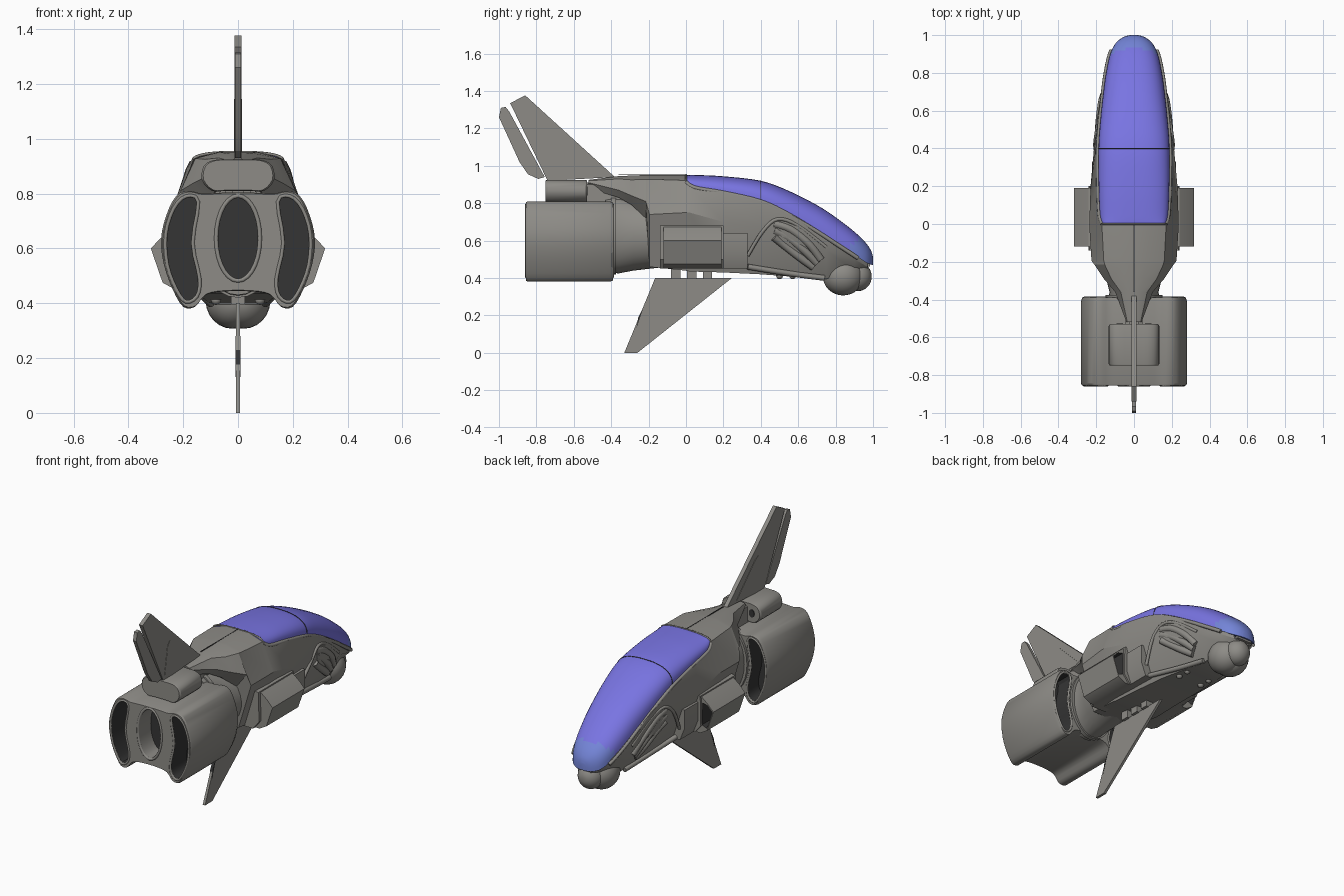
import bpy, bmesh, math
from mathutils import Vector

if "Cube" in bpy.data.objects:
    bpy.data.objects.remove(bpy.data.objects["Cube"])


def material(name, rgb):
    m = bpy.data.materials.new(name)
    m.use_nodes = True
    m.diffuse_color = (*rgb, 1)
    m.node_tree.nodes["Principled BSDF"].inputs["Base Color"].default_value = (*rgb, 1)
    return m


GREY = material("hull grey", (0.268, 0.26, 0.24))
DARK = material("dark opening", (0.035, 0.035, 0.035))
BLUE = material("canopy blue", (0.19, 0.175, 0.76))
TIP = material("nose tip blue", (0.175, 0.235, 0.69))
made = []


def smooth(rows, closed=False, n=4):
    """Catmull-Rom interpolation of a list of tuples."""
    out, count = [], len(rows)
    for i in range(count if closed else count - 1):
        ids = [i - 1, i, i + 1, i + 2]
        ids = [k % count if closed else min(max(k, 0), count - 1) for k in ids]
        a, b, c, d = (Vector(rows[k]) for k in ids)
        for s in range(n):
            t = s / n
            out.append(tuple(b + (c - a) * t / 2 + (a * 2 - b * 5 + c * 4 - d) * t * t / 2
                             + (b * 3 - a - c * 3 + d) * t ** 3 / 2))
    return out if closed else out + [tuple(rows[-1])]


def loft(name, rings, mats=(GREY,), rule=None, mirror=False):
    """Skin closed rings of points and cap both ends."""
    bm = bmesh.new()
    loops = [[bm.verts.new(p) for p in ring] for ring in rings]
    n = len(loops[0])
    for a, b in zip(loops, loops[1:]):
        for i in range(n):
            j = (i + 1) % n
            bm.faces.new((a[i], a[j], b[j], b[i]))
    bm.faces.new(loops[0])
    bm.faces.new(loops[-1])
    bmesh.ops.recalc_face_normals(bm, faces=bm.faces)
    if rule:
        for f in bm.faces:
            f.material_index = rule(f)
    mesh = bpy.data.meshes.new(name)
    bm.to_mesh(mesh)
    bm.free()
    for m in mats:
        mesh.materials.append(m)
    ob = bpy.data.objects.new(name, mesh)
    bpy.context.collection.objects.link(ob)
    if mirror:
        ob.modifiers.new("Mirror", "MIRROR")
    made.append(ob)
    return ob


def along_y(pts, *ys):
    return [[(x, y, z) for x, z in pts] for y in ys]


def along_x(pts, half):
    return [[(x, y, z) for y, z in pts] for x in (-half, half)]


def both(pts):
    return pts + [(-x, z) for x, z in reversed(pts)]


def scaled(pts, k):
    cx = sum(p[0] for p in pts) / len(pts)
    cz = sum(p[1] for p in pts) / len(pts)
    return [(cx + (x - cx) * k, cz + (z - cz) * k) for x, z in pts]


def oval(x, z, w, h, n=28):
    return [(x + w * math.cos(math.tau * i / n), z + h * math.sin(math.tau * i / n)) for i in range(n)]


def cut(ob, rings, rule=lambda f: 1):
    """Sink a pocket; its faces keep the cutter's material slots."""
    cutter = loft("cutter", rings, (GREY, DARK), rule)
    made.remove(cutter)
    mod = ob.modifiers.new("Pocket", "BOOLEAN")
    mod.operation, mod.solver, mod.object = "DIFFERENCE", "EXACT", cutter
    bpy.context.view_layer.objects.active = ob
    bpy.ops.object.modifier_apply(modifier=mod.name)
    bpy.data.objects.remove(cutter)


def tube(name, pts, r, mat=GREY, mirror=True, cyclic=False):
    cu = bpy.data.curves.new(name, "CURVE")
    cu.dimensions, cu.bevel_depth, cu.bevel_resolution, cu.use_fill_caps = "3D", r, 2, True
    sp = cu.splines.new("POLY")
    sp.points.add(len(pts) - 1)
    sp.use_cyclic_u = cyclic
    for p, co in zip(sp.points, pts):
        p.co = (*co, 1)
    cu.materials.append(mat)
    ob = bpy.data.objects.new(name, cu)
    bpy.context.collection.objects.link(ob)
    if mirror:
        ob.modifiers.new("Mirror", "MIRROR")


def ball(name, loc, size, mirror=False):
    rings = []
    for i in range(1, 16):
        a = math.pi * i / 16
        pts = oval(loc[0], loc[2], size[0] * math.sin(a), size[2] * math.sin(a), 24)
        rings += along_y(pts, loc[1] - size[1] * math.cos(a))
    loft(name, rings, mirror=mirror)


# Faceted hull: y, then top edge, shoulder, widest point and belly edge as x, z
hull = [
    (-.52, .02, .925, .035, .92, .04, .91, .03, .88),
    (-.36, .03, .945, .07, .93, .1, .87, .06, .83),
    (-.29, .05, .948, .12, .925, .16, .84, .1, .79),
    (-.215, .065, .951, .155, .928, .21, .81, .14, .72),
    (-.195, .068, .952, .16, .928, .225, .74, .14, .46),
    (-.005, .08, .952, .17, .922, .237, .75, .15, .44),
    (.02, .1, .9, .187, .89, .236, .75, .15, .435),
    (.2, .1, .85, .2, .86, .23, .7, .14, .43),
    (.4, .1, .8, .203, .81, .212, .67, .13, .42),
    (.6, .1, .71, .187, .72, .188, .6, .11, .405),
    (.75, .08, .61, .16, .63, .16, .55, .09, .395),
    (.9, .06, .52, .13, .535, .125, .5, .07, .44),
    (.97, .03, .46, .07, .48, .06, .46, .03, .45),
]
loft("fuselage", [[(x, r[0], z) for x, z in both(list(zip(r[1::2], r[2::2])))] for r in hull])

# Canopy: y, sill height, half width, crown height
canopy = smooth([
    (0, .918, .165, .951), (.05, .888, .18, .951), (.2, .862, .187, .944), (.4, .815, .188, .92),
    (.55, .745, .178, .866), (.7, .655, .162, .79), (.8, .59, .148, .725), (.9, .525, .126, .648),
    (.96, .485, .095, .59), (.99, .472, .055, .545), (1, .47, .02, .51)])


def arch(y, sill, w, crown, n=20, grow=0):
    pts = []
    for i in range(n + 1):
        c, s = math.cos(math.pi * i / n), math.sin(math.pi * i / n)
        pts.append((math.copysign(abs(c) ** .8, c) * (w + grow), y,
                    sill + (crown + grow - sill) * max(s, 0) ** .8))
    return pts


loft("canopy", [arch(*r) for r in canopy], (BLUE, TIP),
     lambda f: int(f.calc_center_median().y - f.calc_center_median().z > .305))
tube("canopy_sill", [(w + .002, y, s - .006) for y, s, w, c in canopy if y < .92], .011)
tube("canopy_rear_frame", arch(*canopy[0]), .005, mirror=False)
tube("canopy_seam", arch(*canopy[12], grow=.0005), .002, DARK, mirror=False)
loft("spine_groove", along_y([(-.003, .95), (.003, .95), (.003, .953), (-.003, .953)], -.36, 0), (DARK,))

# Neck joining hull and engine
loft("neck", [[(x, y, z) for x, z in oval(0, .63, w, h)]
              for y, w, h in ((-.43, .14, .2), (-.36, .13, .205), (-.28, .15, .19), (-.15, .18, .175))])
loft("neck_collar", along_y(oval(0, .63, .15, .21), -.4, -.375))

# Triple engine housing with crescent side ducts and an oval centre duct
outline = smooth(both([
    (.06, .803), (.13, .8), (.18, .81), (.225, .792), (.262, .72), (.281, .63), (.27, .54),
    (.238, .45), (.2, .387), (.157, .387), (.118, .43), (.05, .443)]), True, 3)
crescent = smooth([
    (.145, .77), (.19, .79), (.235, .745), (.264, .65), (.258, .54), (.225, .45),
    (.19, .405), (.15, .425), (.14, .49), (.165, .62)], True, 3)
engine = loft("engine_housing", [[(x, y, z) for x, z in scaled(outline, k)]
              for y, k in ((-.855, .98), (-.845, 1), (-.41, 1), (-.39, .975))], (GREY, DARK))
for side in (1, -1):
    duct = [(x * side, z) for x, z in scaled(crescent, .97)]
    cut(engine, along_y(duct, -.9, -.7))
    cut(engine, along_y(duct, -.5, -.35))
cut(engine, along_y(oval(0, .637, .073, .148), -.9, -.74),
    lambda f: int(f.calc_center_median().y > -.75))
for y in (-.853, -.392):
    tube("duct_lip", along_y(crescent, y)[0], .007, cyclic=True)
tube("centre_duct_lip", along_y(oval(0, .637, .08, .155), -.853)[0], .008, mirror=False, cyclic=True)

# Dorsal box on the engine
box = smooth(both([(.04, .81), (.095, .81), (.132, .85), (.125, .9), (.09, .922), (.03, .925)]), True, 3)
loft("dorsal_box", [[(x, y, z) for x, z in scaled(box, k)]
                    for y, k in ((-.75, .95), (-.74, 1), (-.54, 1), (-.53, .95))])
loft("dorsal_box_port", along_y(oval(.075, .866, .018, .024), -.535, -.526), (DARK,), mirror=True)
loft("dorsal_strut", along_y([(.02, .79), (.045, .79), (.045, .9), (.02, .91)], -.54, -.34), mirror=True)

# Fins, rudder and raised fin panel, as y, z outlines
loft("tail_fin", along_x([(-.38, .94), (-.86, 1.377), (-.94, 1.335), (-.74, .92)], .0125))
loft("fin_panel", along_x([(-.47, .95), (-.65, 1.13), (-.68, 1.145), (-.7, 1.12), (-.73, .95)], .0145))
loft("rudder", along_x([(-.755, .94), (-.945, 1.29), (-.965, 1.315), (-.99, 1.31), (-1, 1.26),
                        (-.89, 1.02), (-.845, .955), (-.79, .93)], .011))
loft("ventral_fin", along_x([(.245, .4), (-.165, .4), (-.33, 0), (-.26, 0)], .008))
loft("ventral_fin_notch", along_x([(-.21, .28), (-.225, .25), (-.265, .13), (-.255, .19)], .009), (DARK,))
for y in (-.08, .005, .09):
    loft("fin_standoff", along_y([(-.025, .395), (.025, .395), (.025, .46), (-.025, .46)], y, y + .05))

# Side pods with open fronts, and the hull blocks ahead of them
section = [(.17, .68), (.24, .672), (.28, .64), (.318, .6), (.275, .475), (.23, .45), (.17, .45)]
pod = loft("side_pod", along_y(section, -.12, .19), (GREY, DARK))
cut(pod, along_y(scaled(section[2:5] + [(.235, .49), (.24, .65)], .85), .07, .25))
pod.modifiers.new("Mirror", "MIRROR")
loft("pod_fairing", along_y([(.1, .69), (.236, .68), (.24, .5), (.2, .45), (.1, .45)], -.14, .2), mirror=True)
loft("cheek_block", along_y([(.1, .65), (.222, .64), (.222, .53), (.19, .45), (.1, .45)], .19, .33), mirror=True)

# Curved gill ribs and the arched trim on the cheeks
for i in range(3):
    tube("gill_rib", smooth([(.187, .47, .69 - .035 * i), (.18 - .007 * i, .56 - .02 * i, .66 - .04 * i),
                             (.165 - .01 * i, .66 - .025 * i, .58 - .035 * i),
                             (.14 - .008 * i, .72 - .02 * i, .5 - .02 * i)]), .022)
tube("cheek_trim", smooth([(.185, .33, .52), (.206, .41, .65), (.198, .49, .715),
                           (.18, .6, .68), (.155, .75, .565)]), .01)
tube("lower_trim", smooth([(.16, .33, .46), (.125, .55, .425), (.1, .74, .4)]), .015)
for y in (.5, .57):
    ball("belly_stud", (.08, y, .412), (.018, .018, .018), True)

# Chin sensor balls and nose lip
ball("chin_ball", (.02, .84, .409), (.098, .108, .102), True)
ball("chin_front_ball", (0, .918, .408), (.075, .075, .078))
loft("nose_lip", along_y([(-.05, .462), (.05, .462), (.05, .478), (-.05, .478)], .9, .985))

# Soft shading with crisp panel edges
bpy.ops.object.select_all(action="DESELECT")
for ob in made:
    ob.select_set(True)
bpy.context.view_layer.objects.active = made[0]
bpy.ops.object.shade_smooth_by_angle(angle=math.radians(30))
